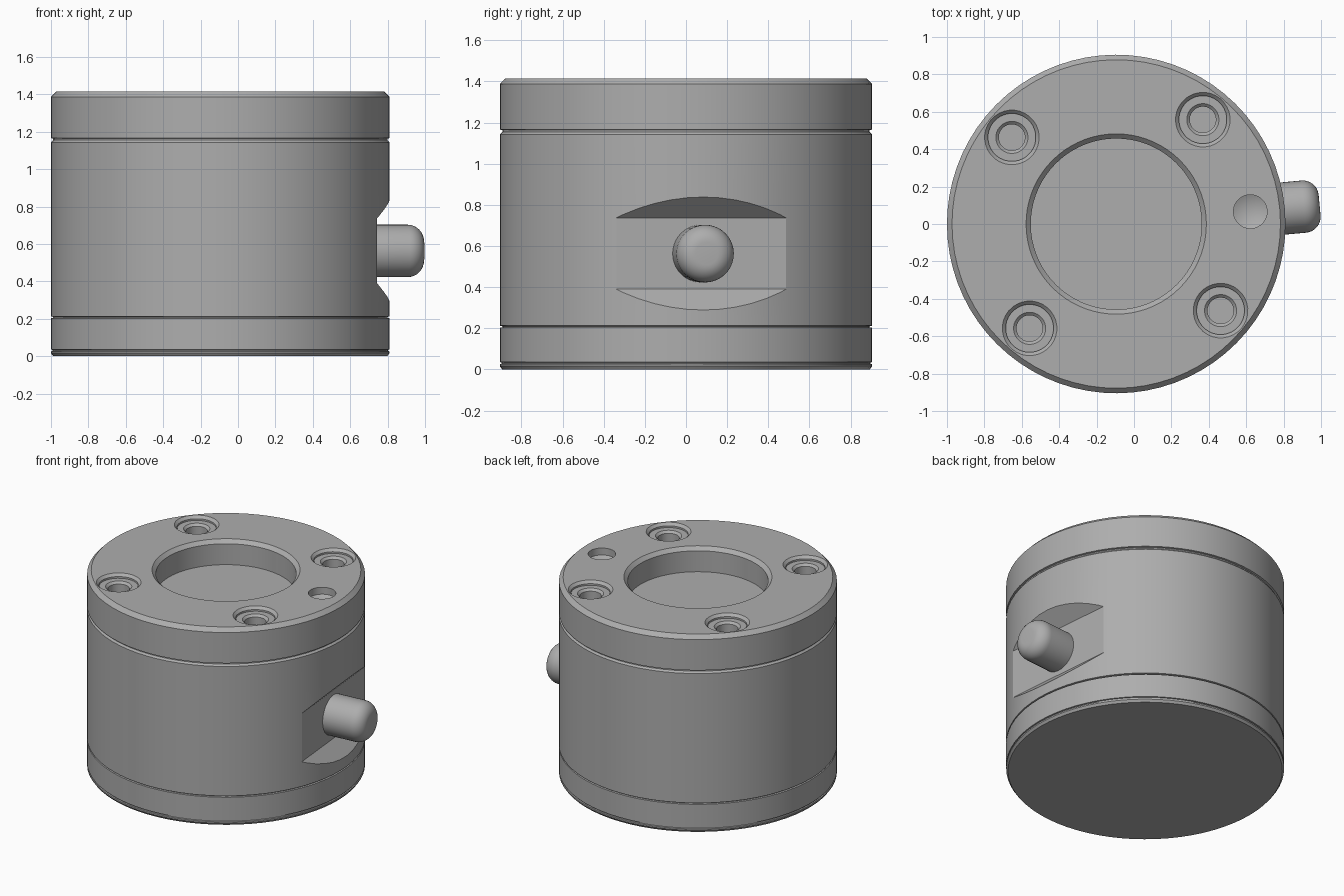
import bpy, bmesh
from math import radians, pi, cos, sin
from mathutils import Matrix, Vector

cube = bpy.data.objects.get("Cube")
if cube:
    bpy.data.objects.remove(cube)

metal = bpy.data.materials.new("grey_metal")
metal.use_nodes = True
GREY = (0.42, 0.42, 0.42, 1)
metal.diffuse_color = GREY
metal.node_tree.nodes["Principled BSDF"].inputs["Base Color"].default_value = GREY

AXIS = Vector((-0.095, 0, 0))   # axis of the housing
TURN = radians(5.3)             # bearing of the side pin
R = 0.905
TOP = 1.415
PLACE = Matrix.Translation(AXIS) @ Matrix.Rotation(TURN, 4, "Z")


def make_object(name, bm, matrix):
    bmesh.ops.recalc_face_normals(bm, faces=bm.faces)
    bm.transform(matrix)
    mesh = bpy.data.meshes.new(name)
    bm.to_mesh(mesh)
    bm.free()
    mesh.materials.append(metal)
    obj = bpy.data.objects.new(name, mesh)
    bpy.context.collection.objects.link(obj)
    return obj


def lathe(name, profile, matrix=PLACE, steps=72):
    """Closed solid turned from (radius, height) points."""
    bm = bmesh.new()
    verts = [bm.verts.new((r, 0, z)) for r, z in profile]
    edges = [bm.edges.new(pair) for pair in zip(verts, verts[1:])]
    bmesh.ops.spin(bm, geom=verts + edges, cent=(0, 0, 0), axis=(0, 0, 1),
                   angle=2 * pi, steps=steps)
    bmesh.ops.remove_doubles(bm, verts=bm.verts, dist=0.0001)
    return make_object(name, bm, matrix)


def activate(obj):
    bpy.ops.object.select_all(action="DESELECT")
    obj.select_set(True)
    bpy.context.view_layer.objects.active = obj


def cut(target, cutter):
    mod = target.modifiers.new("cut", "BOOLEAN")
    mod.operation = "DIFFERENCE"
    mod.solver = "EXACT"
    mod.object = cutter
    activate(target)
    bpy.ops.object.modifier_apply(modifier=mod.name)
    bpy.data.objects.remove(cutter)


# Turned housing: base ring, main body and top flange, with fine grooves between
base = lathe("base_ring", [
    (0, 0), (R - 0.012, 0), (R, 0.016), (R, 0.026), (R - 0.008, 0.028),
    (R - 0.008, 0.034), (R, 0.036), (R, 0.203), (R - 0.012, 0.205), (0, 0.205)])
body = lathe("main_body", [
    (0, 0.205), (R - 0.012, 0.205), (R - 0.012, 0.21), (R, 0.213), (R, 1.143),
    (R - 0.012, 1.155), (0, 1.155)])
flange = lathe("top_flange", [
    (0, 1.155), (R - 0.012, 1.155), (R - 0.012, 1.163), (R, 1.166),
    (R, 1.387), (R - 0.027, TOP), (0.482, TOP), (0.457, 1.39),
    (0.457, 1.24), (0, 1.24)])

# Flat notch with sloping ends, behind the side pin
bm = bmesh.new()
section = [(0.804, 0.39), (0.804, 0.737), (1.004, 0.937), (1.004, 0.19)]
face = bm.faces.new([bm.verts.new((x, -0.7, z)) for x, z in section])
side = bmesh.ops.extrude_face_region(bm, geom=[face])
bmesh.ops.translate(bm, vec=(0, 1.4, 0),
                    verts=[v for v in side["geom"] if isinstance(v, bmesh.types.BMVert)])
cut(body, make_object("notch_cutter", bm, PLACE))

# Four counterbored screw holes on a bolt circle
for i in range(4):
    a = radians(45 + 90 * i)
    spot = PLACE @ Matrix.Translation((0.725 * cos(a), 0.725 * sin(a), TOP))
    cut(flange, lathe("screw_hole_cutter", [
        (0, -0.12), (0.07, -0.12), (0.07, -0.045), (0.086, -0.03),
        (0.128, -0.03), (0.128, -0.018), (0.146, 0), (0.146, 0.05), (0, 0.05)],
        spot, 32))

# Locating hole with a drilled, conical floor
spot = PLACE @ Matrix.Translation((0.72, 0, TOP))
cut(flange, lathe("locating_hole_cutter", [
    (0, -0.09), (0.09, -0.05), (0.09, 0.05), (0, 0.05)], spot, 32))

# Round-nosed pin standing out of the notch
NOSE = 0.085
PIN_R = 0.14
TIP = 1.092
nose = [(PIN_R - NOSE + NOSE * cos(t * pi / 16), TIP - NOSE + NOSE * sin(t * pi / 16))
        for t in range(9)]
outward = PLACE @ Matrix.Translation((0, 0, 0.563)) @ Matrix.Rotation(pi / 2, 4, "Y")
pin = lathe("side_pin", [(0, 0.75), (PIN_R, 0.75)] + nose + [(0, TIP)], outward, 40)

for part in (base, body, flange, pin):
    activate(part)
    bpy.ops.object.shade_smooth_by_angle(angle=radians(25))
